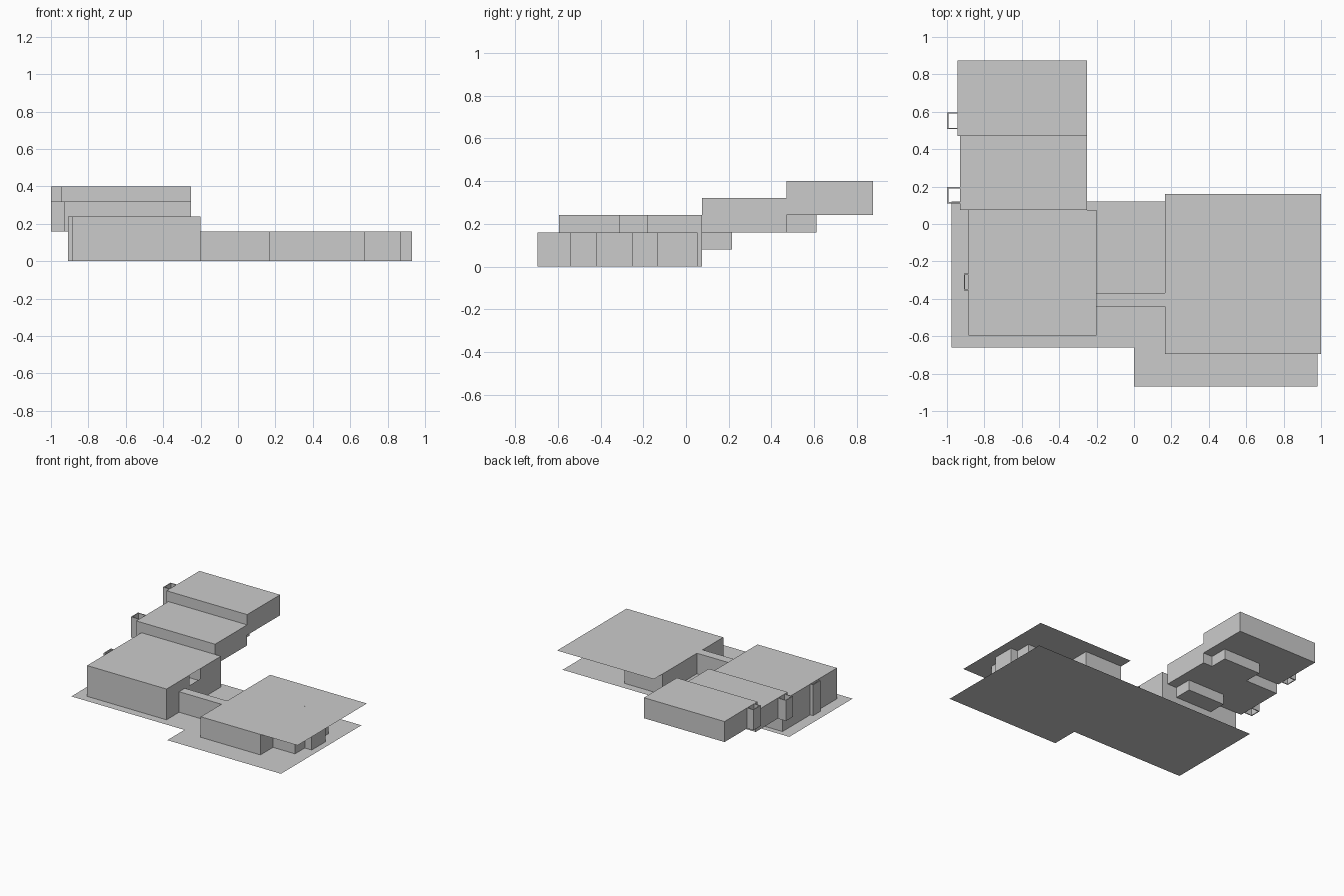
import bpy, bmesh

if "Cube" in bpy.data.objects:
    bpy.data.objects.remove(bpy.data.objects["Cube"])


def finish(name, bm):
    mesh = bpy.data.meshes.new(name)
    bm.to_mesh(mesh)
    bm.free()
    ob = bpy.data.objects.new(name, mesh)
    bpy.context.collection.objects.link(ob)
    return ob


def slab(name, pts, z):
    """Flat thin sheet from a plan outline."""
    bm = bmesh.new()
    bm.faces.new([bm.verts.new((x, y, z)) for x, y in pts])
    return finish(name, bm)


def walls(name, pts, z0, z1, closed=True, thick=0):
    """Vertical walls along a plan outline."""
    bm = bmesh.new()
    low = [bm.verts.new((x, y, z0)) for x, y in pts]
    high = [bm.verts.new((x, y, z1)) for x, y in pts]
    n = len(pts)
    for i in range(n if closed else n - 1):
        j = (i + 1) % n
        bm.faces.new((low[i], low[j], high[j], high[i]))
    ob = finish(name, bm)
    if thick:
        mod = ob.modifiers.new("thickness", 'SOLIDIFY')
        mod.thickness = thick
        mod.offset = -1
        mod.use_even_offset = True
    return ob


def rect(x0, x1, y0, y1):
    return [(x0, y0), (x1, y0), (x1, y1), (x0, y1)]


# Ground slab, L-shaped
slab("ground_slab", [(-.975, -.66), (0, -.66), (0, -.87), (.98, -.87),
                     (.98, .12), (-.975, .12)], 0)

# Right wing: stepped walls under an overhanging flat roof
walls("right_wing_walls",
      [(.165, -.695), (.68, -.695), (.68, -.54), (.87, -.54), (.87, -.42),
       (.93, -.42), (.93, -.25), (.87, -.25), (.87, -.13), (.49, -.13),
       (.49, .055), (.165, .055)], 0, .16)
slab("right_wing_roof", rect(.165, 1, -.695, .16), .16)

# Corridor joining the wings
for label, y in (("front", -.44), ("back", -.37)):
    walls("corridor_wall_" + label, [(-.2, y), (.165, y)], 0, .16, closed=False)
slab("corridor_roof", rect(-.2, .165, -.44, -.37), .16)

# Left wing, with an opening at the top of its right wall
walls("left_wing_lower_walls", rect(-.885, -.2, -.595, .075), 0, .16)
walls("left_wing_upper_walls",
      [(-.2, -.18), (-.2, .075), (-.885, .075), (-.885, -.595),
       (-.2, -.595), (-.2, -.31)], .16, .24, closed=False)
slab("left_wing_roof", rect(-.885, -.2, -.595, .075), .24)

# Two raised split-level blocks, each with a small lower room beneath
for label, x0, y0, y1, z in (("middle", -.93, .075, .47, .16),
                             ("rear", -.945, .47, .875, .24)):
    plan = rect(x0, -.25, y0, y1)
    walls(label + "_block_walls", plan, z, z + .16)
    slab(label + "_block_roof", plan, z + .16)
    slab(label + "_block_floor", plan, z)
    room = rect(-.65, -.33, y0, y0 + .14)
    walls(label + "_lower_room_walls", room, z - .08, z)
    slab(label + "_lower_room_floor", room, z - .08)

# Open three-sided shafts on the left side
for label, x0, x1, y0, y1, z0, z1 in (
        ("left", -.91, -.885, -.355, -.265, 0, .24),
        ("middle", -1, -.93, .11, .197, .16, .32),
        ("rear", -1, -.945, .507, .597, .24, .40)):
    walls(label + "_shaft", [(x1, y1), (x0, y1), (x0, y0), (x1, y0)],
          z0, z1, closed=False, thick=.007)
